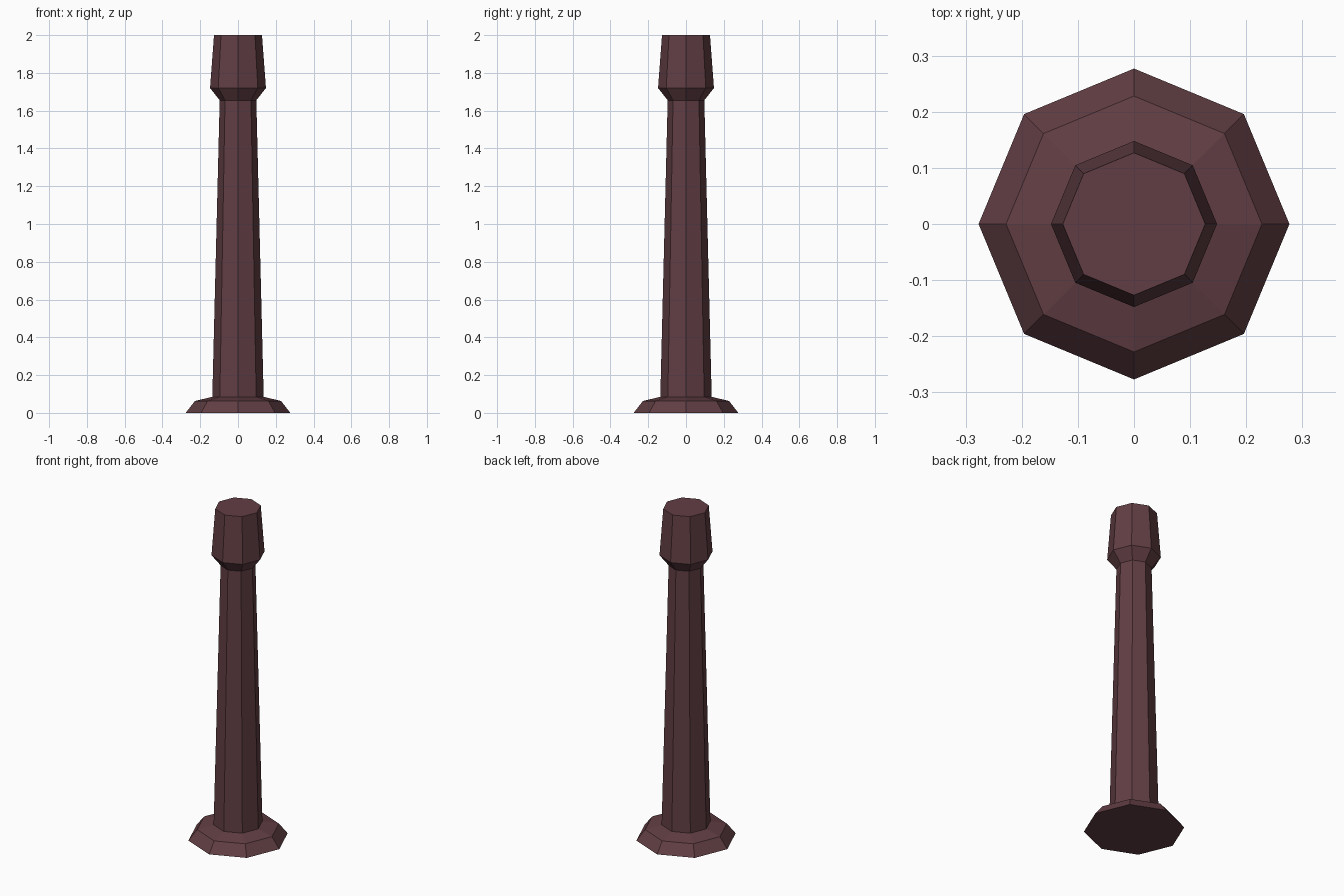
import bpy
import bmesh
from math import cos, sin, tau

if "Cube" in bpy.data.objects:
    bpy.data.objects.remove(bpy.data.objects["Cube"])

SIDES = 8

# Silhouette as (radius, height): flared foot, tapered shaft, flared cap
PROFILE = [
    (0.277, 0.0), (0.228, 0.063),
    (0.136, 0.085), (0.097, 1.655),
    (0.148, 1.72), (0.127, 2.0),
]


def lathe(name, profile, sides):
    bm = bmesh.new()
    rings = [[bm.verts.new((r * cos(tau * i / sides), r * sin(tau * i / sides), z))
              for i in range(sides)] for r, z in profile]
    for low, high in zip(rings, rings[1:]):
        for i in range(sides):
            j = (i + 1) % sides
            bm.faces.new((low[i], low[j], high[j], high[i]))
    # Flat end caps
    bm.faces.new(rings[0][::-1])
    bm.faces.new(rings[-1])
    mesh = bpy.data.meshes.new(name)
    bm.to_mesh(mesh)
    bm.free()
    obj = bpy.data.objects.new(name, mesh)
    bpy.context.collection.objects.link(obj)
    return obj


# Octagonal post in dark maroon
post = lathe("post", PROFILE, SIDES)
maroon = bpy.data.materials.new("maroon")
maroon.diffuse_color = (0.12, 0.048, 0.057, 1)
maroon.use_nodes = True
maroon.node_tree.nodes["Principled BSDF"].inputs["Base Color"].default_value = maroon.diffuse_color
post.data.materials.append(maroon)
